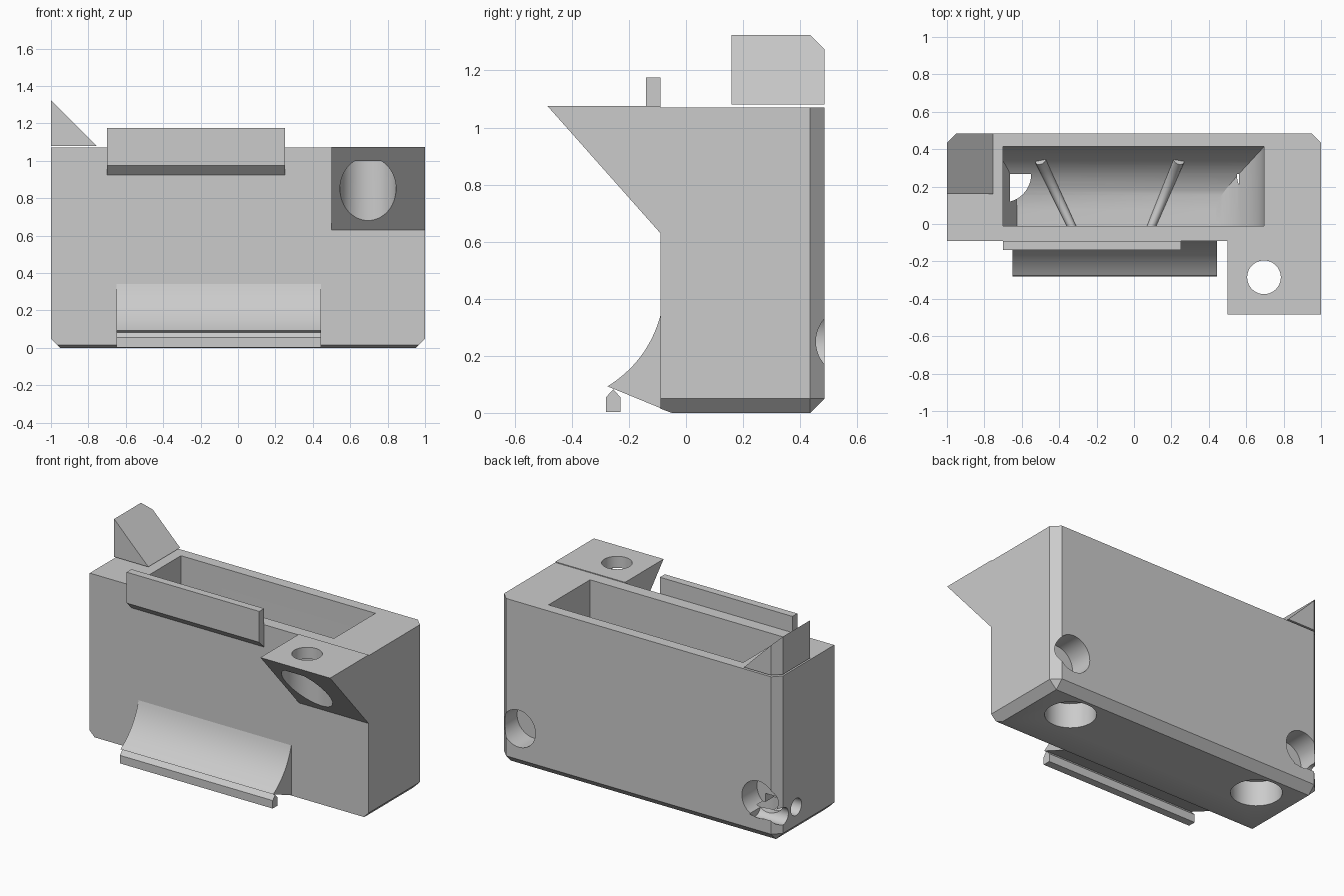
import bpy, bmesh, math
from mathutils import Vector

cube = bpy.data.objects.get("Cube")
if cube:
    bpy.data.objects.remove(cube, do_unlink=True)

GREY = (0.6, 0.6, 0.6, 1)
mat = bpy.data.materials.new("plain grey")
mat.use_nodes = True
mat.diffuse_color = GREY
mat.node_tree.nodes["Principled BSDF"].inputs["Base Color"].default_value = GREY


def finish(name, bm):
    bmesh.ops.recalc_face_normals(bm, faces=bm.faces)
    mesh = bpy.data.meshes.new(name)
    bm.to_mesh(mesh)
    bm.free()
    mesh.materials.append(mat)
    obj = bpy.data.objects.new(name, mesh)
    bpy.context.collection.objects.link(obj)
    return obj


def prism(name, profile, axis, start, end):
    """Extrude a 2D profile along the x, y or z axis."""
    place = {"x": lambda p, t: (t, p[0], p[1]),
             "y": lambda p, t: (p[0], t, p[1]),
             "z": lambda p, t: (p[0], p[1], t)}[axis]
    bm = bmesh.new()
    face = bm.faces.new([bm.verts.new(place(p, start)) for p in profile])
    grown = bmesh.ops.extrude_face_region(bm, geom=[face])["geom"]
    shift = Vector(place((0, 0), end - start))
    bmesh.ops.translate(bm, vec=shift, verts=[v for v in grown if isinstance(v, bmesh.types.BMVert)])
    return finish(name, bm)


def arc(cx, cy, r, a0, a1, steps):
    angles = [math.radians(a0 + (a1 - a0) * i / steps) for i in range(steps + 1)]
    return [(cx + r * math.cos(a), cy + r * math.sin(a)) for a in angles]


def rod(axis, cx, cy, r, start, end):
    return prism("drill", arc(cx, cy, r, 0, 360, 48)[:-1], axis, start, end)


def activate(obj):
    bpy.ops.object.select_all(action="DESELECT")
    obj.select_set(True)
    bpy.context.view_layer.objects.active = obj


def combine(obj, tool, operation="DIFFERENCE"):
    activate(obj)
    mod = obj.modifiers.new("cut", "BOOLEAN")
    mod.solver = "EXACT"
    mod.operation = operation
    mod.object = tool
    bpy.ops.object.modifier_apply(modifier=mod.name)
    bpy.data.objects.remove(tool, do_unlink=True)


def smooth(obj):
    activate(obj)
    bpy.ops.object.shade_smooth_by_angle(angle=math.radians(25))


# Main block with chamfered back corners and bottom edges
FRONT, BACK, TOP, C = -0.09, 0.485, 1.07, 0.05
bm = bmesh.new()
for s in (-1, 1):
    for z in (C, TOP):
        for x, y in ((1, FRONT), (1, BACK - C), (1 - C, BACK)):
            bm.verts.new((s * x, y, z))
    bm.verts.new((s * 0.965, FRONT, 0.015))
    bm.verts.new((s * (1 - C), FRONT + 0.04, 0))
    bm.verts.new((s * (1 - C), BACK - C, 0))
bmesh.ops.convex_hull(bm, input=bm.verts)
bmesh.ops.dissolve_limit(bm, angle_limit=0.01, verts=bm.verts, edges=bm.edges)
body = finish("main_block", bm)

# Hopper pocket: curved towards the back and the right-hand end
FLOOR, R = 0.10, 0.34
pocket = prism("pocket", [(-0.01, 1.3), (-0.01, FLOOR)]
               + arc(0.075, FLOOR + R, R, -90, 0, 20) + [(0.415, 1.3)], "x", -0.7, 0.695)
ends = prism("pocket_ends", [(-0.7, 1.4), (-0.7, 0.22), (-0.62, FLOOR - 0.01)]
             + arc(0.355, FLOOR + R - 0.01, R, -90, 0, 20) + [(0.695, 1.4)], "y", -0.2, 0.6)
combine(pocket, ends, "INTERSECT")
combine(body, pocket)

# Magnet and screw holes in the bottom, back and left-hand end
for s in (-1, 1):
    combine(body, rod("z", s * 0.7, 0.265, 0.15, -0.1, 0.16))
    combine(body, rod("y", s * 0.86, 0.25, 0.12, 0.33, 0.6))
for y, z in ((0.435, 0.16), (0.3, 0.17)):
    combine(body, rod("x", y, z, 0.055, -1.1, -0.8))
smooth(body)


# Guide ribs following the pocket floor
def floor_height(y):
    return FLOOR + R - math.sqrt(R * R - max(0, y - 0.075) ** 2)


for name, x_back, x_front in (("rib_right", -0.5, -0.33), ("rib_left", 0.24, 0.09)):
    curve = bpy.data.curves.new(name, "CURVE")
    curve.dimensions = "3D"
    curve.bevel_depth = 0.03
    curve.use_fill_caps = True
    line = curve.splines.new("POLY")
    line.points.add(8)
    for i, point in enumerate(line.points):
        t = i / 8
        y = -0.02 + 0.36 * t
        point.co = (x_front + (x_back - x_front) * t, y, floor_height(y), 1)
        point.radius = 0.75 + 0.25 * t
    curve.materials.append(mat)
    bpy.context.collection.objects.link(bpy.data.objects.new(name, curve))

# Mounting bracket with a counterbored screw hole
bracket = prism("bracket", [(FRONT, 0.63), (FRONT, 1.075), (-0.485, 1.075)], "x", 0.5, 1)
combine(bracket, rod("z", 0.695, -0.285, 0.15, 0.5, 1.0))
combine(bracket, rod("z", 0.695, -0.285, 0.09, 0.9, 1.2))
smooth(bracket)

# Corner wedge, clipped to the back corner chamfer
wedge = prism("corner_wedge", [(-1, 1.08), (-0.755, 1.08), (-1, 1.325)], "y", 0.16, BACK)
combine(wedge, prism("clip", [(-1.1, BACK - C - 0.1), (-1.1, 0.6), (-0.85, 0.585)], "z", 1, 1.5))

# Front lip with a sloped underside
prism("front_lip", [(FRONT, 0.925), (FRONT, 1.175), (-0.14, 1.175), (-0.14, 0.975)], "x", -0.7, 0.25)

# Curved chute at the bottom front, with a ridged strip below it
a, b = Vector((FRONT, 0.34)), Vector((-0.275, 0.093))
side = Vector((b.y - a.y, a.x - b.x)).normalized() * -0.03
chute_curve = [tuple(a.lerp(b, i / 16) + side * 4 * (i / 16) * (1 - i / 16)) for i in range(17)]
chute = prism("chute", chute_curve + [(FRONT, 0.017)], "x", -0.65, 0.445)
smooth(chute)
prism("ridged_strip", [(-0.28, 0.003), (-0.23, 0.003), (-0.23, 0.055), (-0.255, 0.083), (-0.28, 0.055)],
      "x", -0.65, 0.445)
